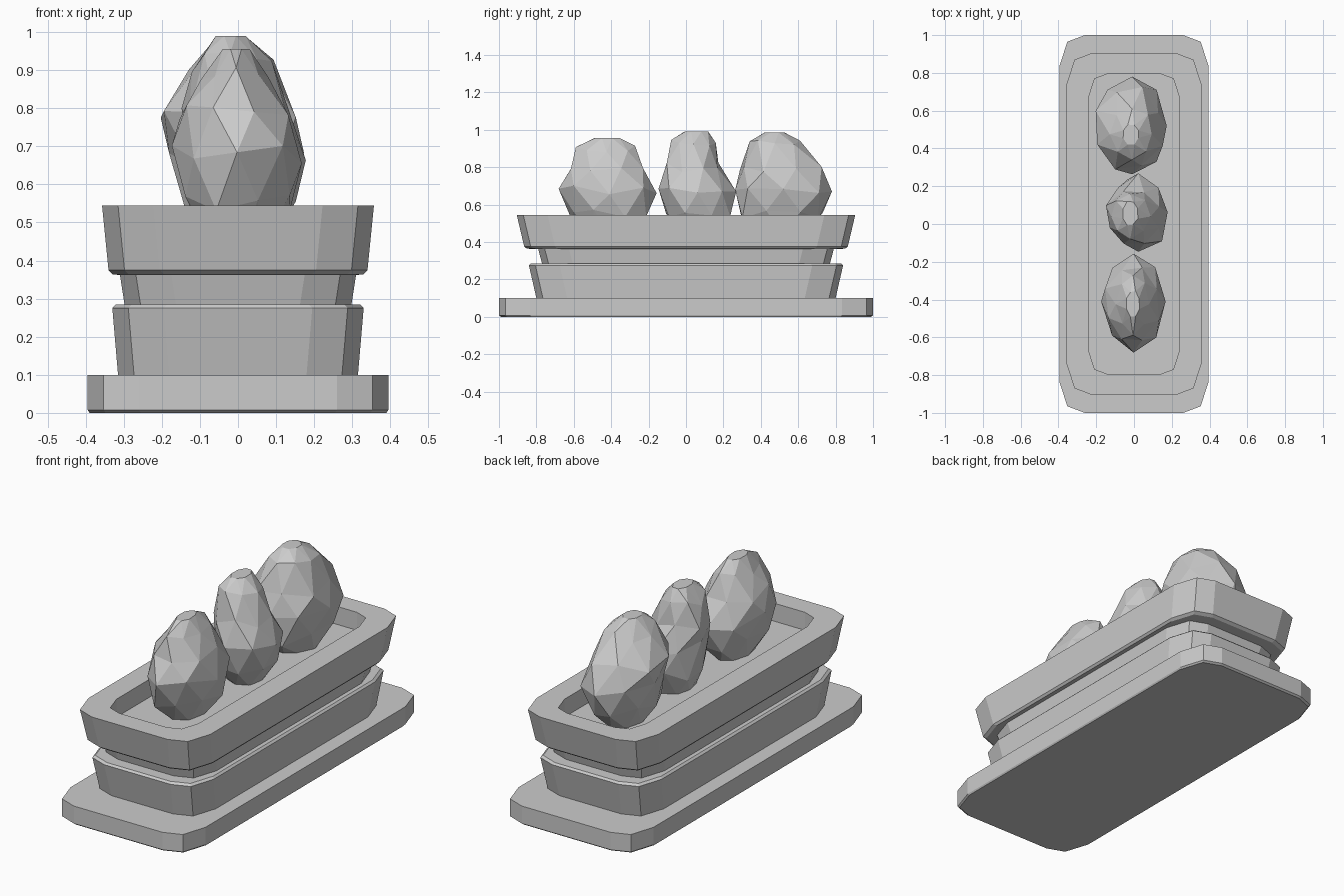
import bpy, bmesh, random
from math import cos, sin, pi
from mathutils import Vector

if "Cube" in bpy.data.objects:
    bpy.data.objects.remove(bpy.data.objects["Cube"])

random.seed(4)


def finish(bm, name):
    bmesh.ops.recalc_face_normals(bm, faces=bm.faces)
    me = bpy.data.meshes.new(name)
    bm.to_mesh(me)
    bm.free()
    ob = bpy.data.objects.new(name, me)
    bpy.context.collection.objects.link(ob)
    return ob


def outline(hx, hy, z, k=1.0):
    # clipped-corner rectangle, 12 points counter-clockwise
    q = [(hx, hy - .165 * k), (hx - .042 * k, hy - .035 * k), (hx - .135 * k, hy)]
    pts = q + [(-x, y) for x, y in q[::-1]]
    pts += [(-x, -y) for x, y in pts]
    return [Vector((x, y, z)) for x, y in pts]


def loft(bm, rings, cap_start=True, cap_end=True):
    loops = [[bm.verts.new(p) for p in r] for r in rings]
    n = len(loops[0])
    for a, b in zip(loops, loops[1:]):
        for i in range(n):
            j = (i + 1) % n
            bm.faces.new((a[i], a[j], b[j], b[i]))
    if cap_start:
        bm.faces.new(loops[0][::-1])
    if cap_end:
        bm.faces.new(loops[-1])
    return loops


# Base plate
bm = bmesh.new()
loft(bm, [outline(.39, .99, 0), outline(.395, 1, .008), outline(.395, 1, .1)])
finish(bm, "base_plate")

# Planter trough: lower band, neck, rim and recessed soil floor
bm = bmesh.new()
profile = [(.315, .80, .1), (.33, .84, .275), (.32, .83, .285), (.298, .77, .285),
           (.31, .79, .362), (.33, .85, .364), (.34, .865, .375), (.357, .905, .545)]
rings = [outline(*p) for p in profile]
rings += [outline(.24, .795, .545, .75), outline(.24, .795, .45, .75)]
loft(bm, rings, cap_start=False)
finish(bm, "planter_trough")


# Faceted shrubs: rings of (z, x min, x max, y min, y max)
def shrub(name, levels):
    bm = bmesh.new()
    n = 8
    rings = []
    for k, (z, x0, x1, y0, y1) in enumerate(levels):
        ring = []
        for i in range(n):
            a = 2 * pi * (i + .5 * (k % 2)) / n
            r = random.uniform(.92, 1.1)
            dz = random.uniform(-.03, .03) if 0 < k < len(levels) - 1 else 0
            ring.append(Vector(((x0 + x1) / 2 + (x1 - x0) / 2 * r * cos(a),
                                (y0 + y1) / 2 + (y1 - y0) / 2 * r * sin(a), z + dz)))
        rings.append(ring)
    loft(bm, rings)
    bmesh.ops.triangulate(bm, faces=bm.faces)
    finish(bm, name)


shrub("shrub_front", [(.44, -.08, .08, -.52, -.29), (.55, -.14, .14, -.62, -.2),
                      (.68, -.16, .155, -.66, -.16), (.80, -.155, .13, -.63, -.22),
                      (.90, -.09, .08, -.58, -.27), (.955, -.04, .03, -.49, -.35)])
shrub("shrub_middle", [(.44, -.07, .09, -.03, .17), (.56, -.12, .15, -.11, .25),
                       (.69, -.14, .185, -.135, .26), (.80, -.15, .15, -.12, .19),
                       (.92, -.12, .08, -.07, .15), (.99, -.06, .02, -.01, .12)])
shrub("shrub_back", [(.44, -.09, .08, .4, .62), (.55, -.15, .13, .3, .74),
                     (.68, -.18, .16, .27, .77), (.80, -.205, .15, .285, .73),
                     (.92, -.12, .1, .34, .61), (.985, -.06, .03, .42, .53)])
